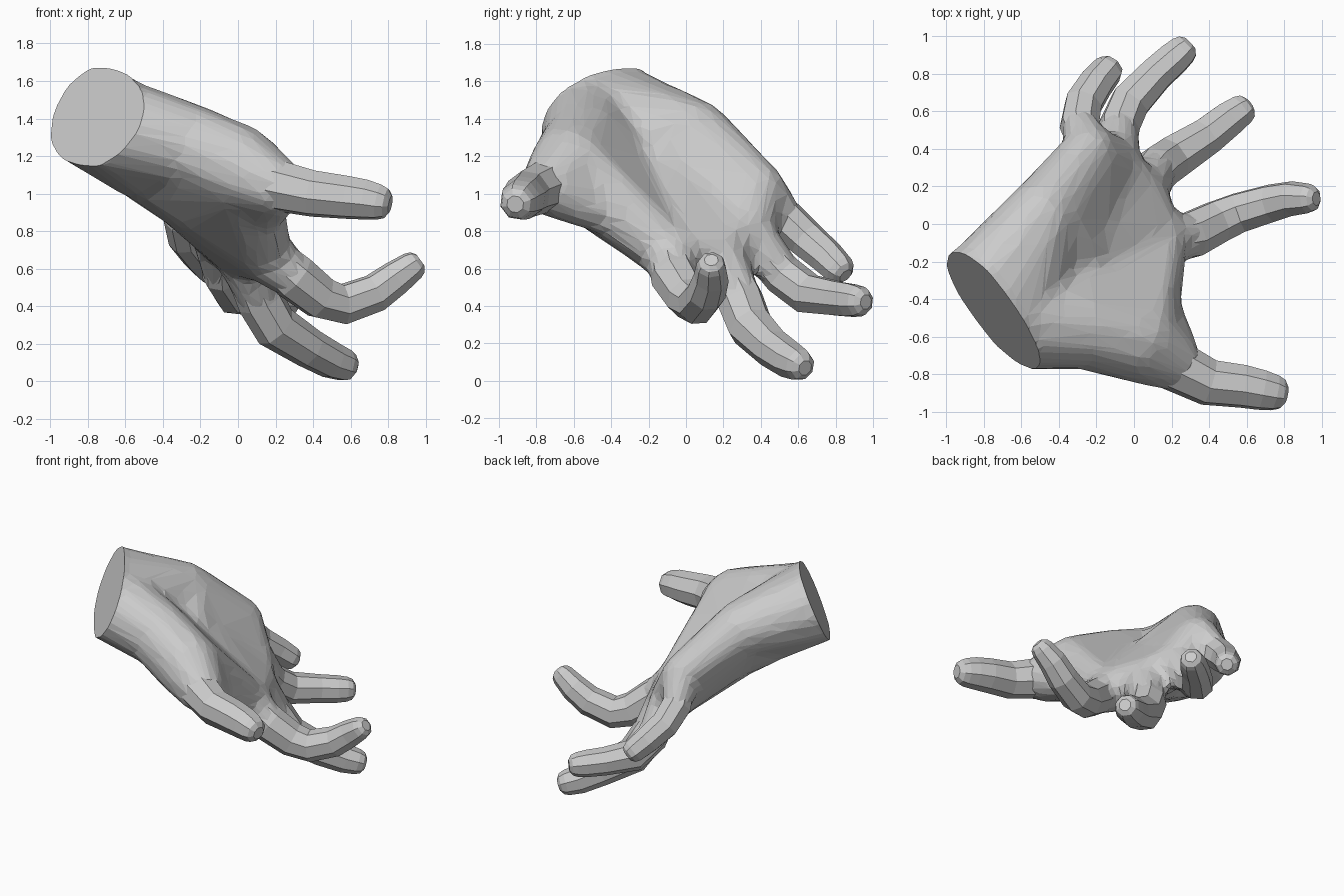
import bpy, bmesh, math
from mathutils import Vector, Matrix

if "Cube" in bpy.data.objects:
    bpy.data.objects.remove(bpy.data.objects["Cube"])


def new_object(name, bm):
    me = bpy.data.meshes.new(name)
    bm.to_mesh(me)
    bm.free()
    ob = bpy.data.objects.new(name, me)
    bpy.context.collection.objects.link(ob)
    return ob


def bake(ob):
    # Replace the mesh by its modified result
    dg = bpy.context.evaluated_depsgraph_get()
    me = bpy.data.meshes.new_from_object(ob.evaluated_get(dg))
    ob.modifiers.clear()
    ob.data = me


def hull(bm, balls):
    # Convex skin around a few balls (x, y, z, radius)
    part = bmesh.new()
    for x, y, z, r in balls:
        bmesh.ops.create_icosphere(part, subdivisions=2, radius=r,
                                   matrix=Matrix.Translation((x, y, z)))
    res = bmesh.ops.convex_hull(part, input=part.verts[:])
    junk = {g for g in res["geom_interior"] + res["geom_unused"]
            if isinstance(g, bmesh.types.BMVert)}
    bmesh.ops.delete(part, geom=list(junk), context='VERTS')
    me = bpy.data.meshes.new("tmp")
    part.to_mesh(me)
    part.free()
    bm.from_mesh(me)
    bpy.data.meshes.remove(me)


def finger(name, path, sides=8):
    # Tapered tube along (x, y, z, radius) points with a rounded tip
    pts = [Vector(p[:3]) for p in path]
    rad = [p[3] for p in path]
    end = (pts[-1] - pts[-2]).normalized()
    last, r = pts[-1], rad[-1]
    pts += [last + end * r * 0.4, last + end * r * 0.65]
    rad += [r * 0.84, r * 0.48]
    bm = bmesh.new()
    rings, up = [], Vector((0.3, 0.1, 1))
    for i, p in enumerate(pts):
        d = (pts[min(i + 1, len(pts) - 1)] - pts[max(i - 1, 0)]).normalized()
        up = (up - d * up.dot(d)).normalized()
        side = d.cross(up)
        rings.append([bm.verts.new(p + rad[i] * (up * math.sin(a) + side * math.cos(a)))
                      for a in ((k + 0.5) * math.tau / sides for k in range(sides))])
    for a, b in zip(rings, rings[1:]):
        for k in range(sides):
            bm.faces.new((a[k], a[(k + 1) % sides], b[(k + 1) % sides], b[k]))
    bm.faces.new(rings[0][::-1])
    bm.faces.new(rings[-1])
    bmesh.ops.recalc_face_normals(bm, faces=bm.faces[:])
    return new_object(name, bm)


# Palm landmarks
wrist_a = (-0.94, -0.45, 1.50, 0.275)
wrist_b = (-0.80, -0.61, 1.46, 0.275)
wrist_c = (-0.80, -0.36, 1.42, 0.275)
wrist_d = (-0.68, -0.51, 1.37, 0.27)
heel = (-0.49, 0.05, 1.31, 0.20)
back_0 = (-0.48, -0.30, 1.16, 0.215)
back = (-0.25, -0.25, 1.0, 0.21)
mid = (-0.33, -0.07, 1.08, 0.20)
mound_1 = (-0.27, -0.55, 1.26, 0.23)
mound_2 = (0.0, -0.615, 1.14, 0.235)
thumb_base = (0.2, -0.73, 1.04, 0.165)
web = (0.12, -0.39, 0.88, 0.115)
k_index = (0.13, -0.09, 0.69, 0.16)
k_middle = (0.02, 0.15, 0.70, 0.16)
k_ring = (-0.11, 0.32, 0.80, 0.15)
k_pinky = (-0.24, 0.39, 1.03, 0.145)

# Fingers and thumb
digits = {
    "thumb": [(0.08, -0.70, 1.08, 0.12), (0.22, -0.755, 1.04, 0.14), (0.40, -0.845, 1.0, 0.127),
              (0.58, -0.865, 0.98, 0.118), (0.68, -0.885, 0.968, 0.11), (0.75, -0.90, 0.955, 0.098)],
    "index_finger": [(0.17, -0.09, 0.67, 0.115), (0.30, -0.06, 0.555, 0.13), (0.44, 0.01, 0.445, 0.12),
                     (0.56, 0.06, 0.41, 0.112), (0.73, 0.11, 0.47, 0.105),
                     (0.84, 0.135, 0.55, 0.095), (0.93, 0.135, 0.615, 0.08)],
    "middle_finger": [(0.04, 0.2, 0.62, 0.12), (0.12, 0.29, 0.43, 0.128), (0.20, 0.345, 0.29, 0.125),
                      (0.38, 0.46, 0.175, 0.108), (0.50, 0.555, 0.11, 0.1), (0.57, 0.605, 0.085, 0.088)],
    "ring_finger": [(-0.09, 0.4, 0.70, 0.105), (-0.08, 0.52, 0.565, 0.112), (-0.02, 0.65, 0.465, 0.112),
                    (0.12, 0.80, 0.44, 0.098), (0.21, 0.88, 0.43, 0.094), (0.26, 0.925, 0.425, 0.085)],
    "little_finger": [(-0.26, 0.43, 0.96, 0.095), (-0.29, 0.53, 0.865, 0.108), (-0.27, 0.64, 0.76, 0.104),
                      (-0.20, 0.75, 0.665, 0.096), (-0.14, 0.82, 0.595, 0.086)],
}

# Palm masses, fused and reduced to flat facets
bm = bmesh.new()
for group in ((wrist_a, wrist_b, wrist_c, wrist_d),
              (wrist_c, wrist_d, heel, back_0),
              (wrist_d, mound_1, back_0),
              (heel, mid, k_pinky, k_ring),
              (heel, mid, back_0, back),
              (mid, back, k_index, k_middle),
              (mid, k_middle, k_ring),
              (mound_1, mound_2, back, back_0),
              (mound_2, web, back, k_index),
              (mound_2, thumb_base, web)):
    hull(bm, group)
# Knuckle stubs blend each finger into the palm
roots = (thumb_base, k_index, k_middle, k_ring, k_pinky)
for root, path in zip(roots, digits.values()):
    x, y, z, r = path[1]
    hull(bm, (root, (x, y, z, r * 0.97)))
hand = new_object("hand", bm)
m = hand.modifiers.new("fuse", 'REMESH')
m.mode, m.voxel_size = 'VOXEL', 0.026
m = hand.modifiers.new("soften", 'SMOOTH')
m.factor, m.iterations = 0.5, 18
m = hand.modifiers.new("facet", 'DECIMATE')
m.ratio = 0.06
bake(hand)

# Flat wrist cut
bm = bmesh.new()
bm.from_mesh(hand.data)
res = bmesh.ops.bisect_plane(bm, geom=bm.verts[:] + bm.edges[:] + bm.faces[:],
                             plane_co=(-0.755, -0.45, 1.41),
                             plane_no=(0.72, 0.58, -0.38), clear_inner=True)
edges = [e for e in res["geom_cut"] if isinstance(e, bmesh.types.BMEdge)]
bmesh.ops.contextual_create(bm, geom=edges)
bmesh.ops.recalc_face_normals(bm, faces=bm.faces[:])
bm.to_mesh(hand.data)
bm.free()

# Join the digits to the palm
for name, path in digits.items():
    ob = finger(name, path)
    m = hand.modifiers.new(name, 'BOOLEAN')
    m.operation, m.solver, m.object = 'UNION', 'EXACT', ob
    bake(hand)
    bpy.data.objects.remove(ob, do_unlink=True)
for p in hand.data.polygons:
    p.use_smooth = False
